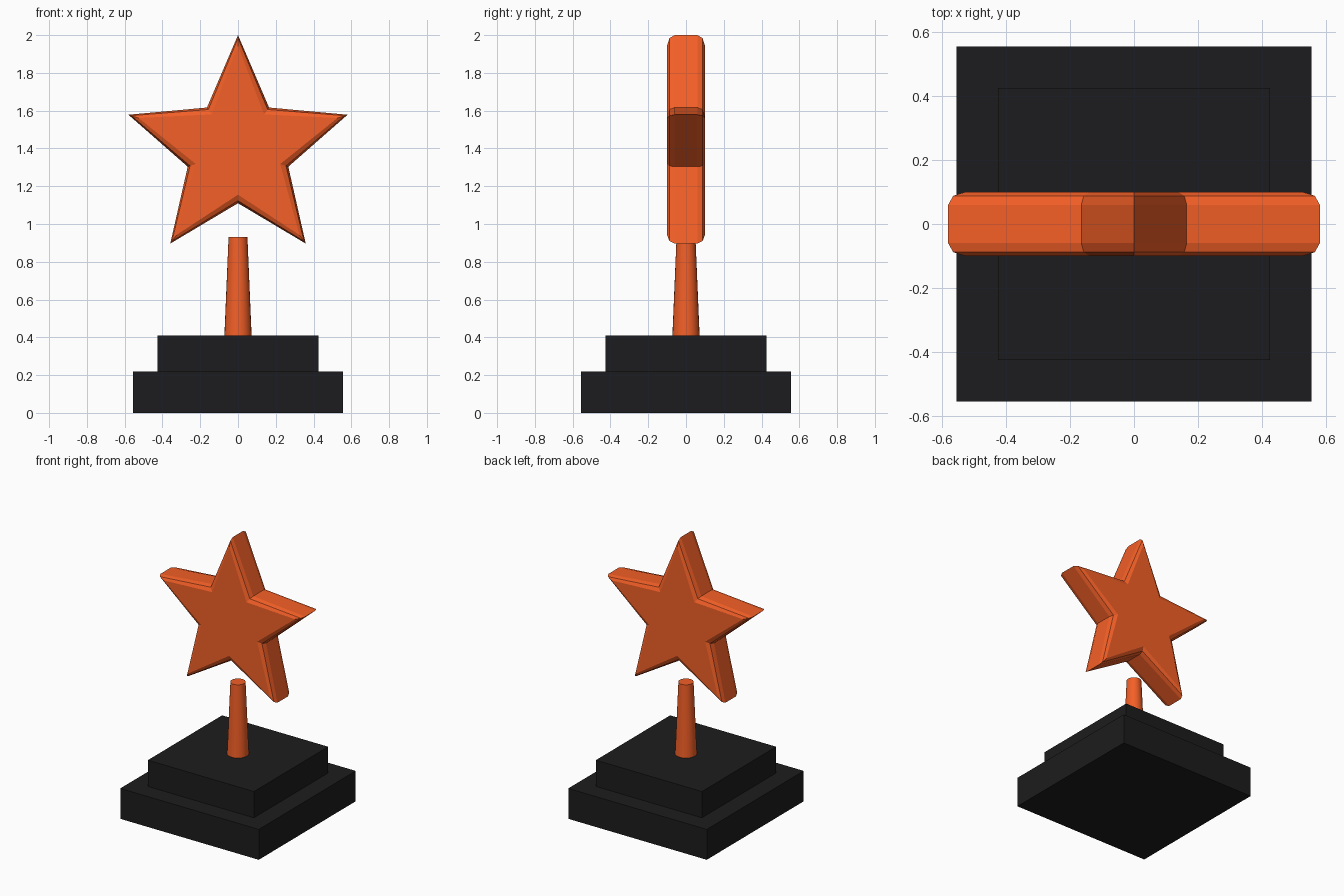
import bpy, bmesh
from math import sin, cos, pi

if "Cube" in bpy.data.objects:
    bpy.data.objects.remove(bpy.data.objects["Cube"])


def material(name, color):
    m = bpy.data.materials.new(name)
    m.diffuse_color = (*color, 1)
    m.use_nodes = True
    m.node_tree.nodes["Principled BSDF"].inputs["Base Color"].default_value = m.diffuse_color
    return m


orange = material("orange", (0.90, 0.115, 0.02))
black = material("black", (0.012, 0.012, 0.013))


def block(name, half, z0, z1):
    bpy.ops.mesh.primitive_cube_add(size=1, location=(0, 0, (z0 + z1) / 2))
    o = bpy.context.object
    o.name = name
    o.scale = (2 * half, 2 * half, z1 - z0)
    bpy.ops.object.transform_apply(location=False, rotation=False, scale=True)
    o.data.materials.append(black)


# Stepped base
block("base_lower", 0.555, 0, 0.22)
block("base_upper", 0.425, 0.22, 0.41)

# Tapered stem
bpy.ops.mesh.primitive_cone_add(vertices=24, radius1=0.072, radius2=0.05,
                                depth=0.52, location=(0, 0, 0.67))
stem = bpy.context.object
stem.name = "stem"
stem.data.materials.append(orange)
bpy.ops.object.shade_smooth_by_angle()

# Star: outline rings lofted front to back, with rounded rims
# (y position, inset fraction)
half_rim = [(0.10, 1.0), (0.088, 0.29), (0.06, 0.0)]
rings = [(-y, k) for y, k in half_rim] + half_rim[::-1]
bm = bmesh.new()
loops = []
for y, k in rings:
    loop = []
    for i in range(10):
        r = 0.28 - 0.045 * k if i % 2 else 0.61 - 0.056 * k
        a = i * pi / 5
        loop.append(bm.verts.new((r * sin(a), y, 1.39 + r * cos(a))))
    loops.append(loop)
for a, b in zip(loops, loops[1:]):
    for i in range(10):
        j = (i + 1) % 10
        bm.faces.new((a[i], a[j], b[j], b[i]))
bm.faces.new(loops[0])
bm.faces.new(loops[-1][::-1])
bmesh.ops.recalc_face_normals(bm, faces=bm.faces)
mesh = bpy.data.meshes.new("star")
bm.to_mesh(mesh)
bm.free()
mesh.materials.append(orange)
star = bpy.data.objects.new("star", mesh)
bpy.context.collection.objects.link(star)
